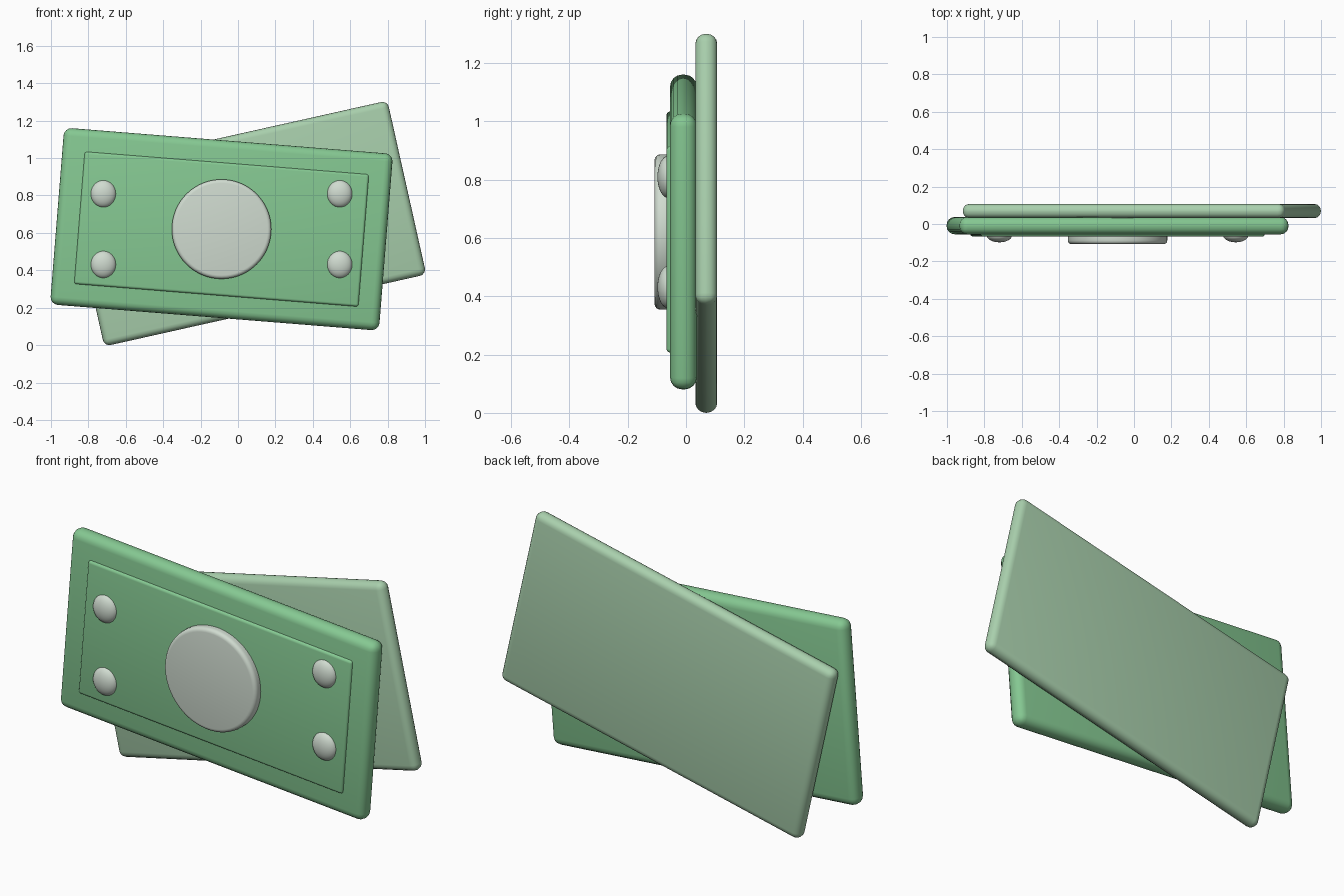
import bpy, math

if "Cube" in bpy.data.objects:
    bpy.data.objects.remove(bpy.data.objects["Cube"])


def make_material(name, rgb):
    m = bpy.data.materials.new(name)
    m.diffuse_color = (*rgb, 1)
    m.use_nodes = True
    m.node_tree.nodes["Principled BSDF"].inputs["Base Color"].default_value = m.diffuse_color
    return m


GREEN = make_material("note green", (0.235, 0.578, 0.287))
PALE = make_material("pale green", (0.395, 0.625, 0.415))
SILVER = make_material("silver grey", (0.63, 0.71, 0.63))


def finish(ob, name, mat, bevel=0, segments=4):
    ob.name = name
    ob.data.materials.append(mat)
    if bevel:
        mod = ob.modifiers.new("Bevel", "BEVEL")
        mod.width = bevel
        mod.segments = segments
        mod.limit_method = "ANGLE"
    bpy.ops.object.modifier_apply(modifier="Bevel") if bevel else None
    bpy.ops.object.shade_smooth_by_angle(angle=math.radians(40))
    return ob


def slab(name, x, z, y0, y1, w, h, tilt, mat, bevel):
    """Rounded plate standing in the xz plane, tilted counter-clockwise seen from the front."""
    bpy.ops.mesh.primitive_cube_add(size=1)
    ob = bpy.context.object
    ob.scale = (w, y1 - y0, h)
    bpy.ops.object.transform_apply(location=False, rotation=False, scale=True)
    ob.location = (x, (y0 + y1) / 2, z)
    ob.rotation_euler = (0, -math.radians(tilt), 0)
    return finish(ob, name, mat, bevel)


CX, CZ = -0.088, 0.62

# Two banknotes and the raised panel on the front one
slab("back_note", 0.042, 0.65, 0.032, 0.107, 1.764, 0.952, 12.6, PALE, 0.035)
slab("front_note", CX, CZ, -0.055, 0.037, 1.764, 0.948, -4.58, GREEN, 0.042)
slab("raised_panel", CX, CZ, -0.067, -0.03, 1.525, 0.71, -4.58, GREEN, 0.014)

# Centre medallion
bpy.ops.mesh.primitive_cylinder_add(vertices=64, radius=0.266, depth=0.068,
                                    location=(CX, -0.074, CZ),
                                    rotation=(math.pi / 2, 0, 0))
finish(bpy.context.object, "medallion", SILVER, 0.02)

# Four corner studs
for sx in (-1, 1):
    for sz in (-1, 1):
        bpy.ops.mesh.primitive_uv_sphere_add(
            segments=32, ring_count=16, radius=1,
            location=(CX + sx * 0.632, -0.06, CZ + sz * 0.189))
        ob = bpy.context.object
        ob.scale = (0.068, 0.038, 0.073)
        bpy.ops.object.transform_apply(location=False, rotation=False, scale=True)
        finish(ob, "corner_stud", SILVER)
